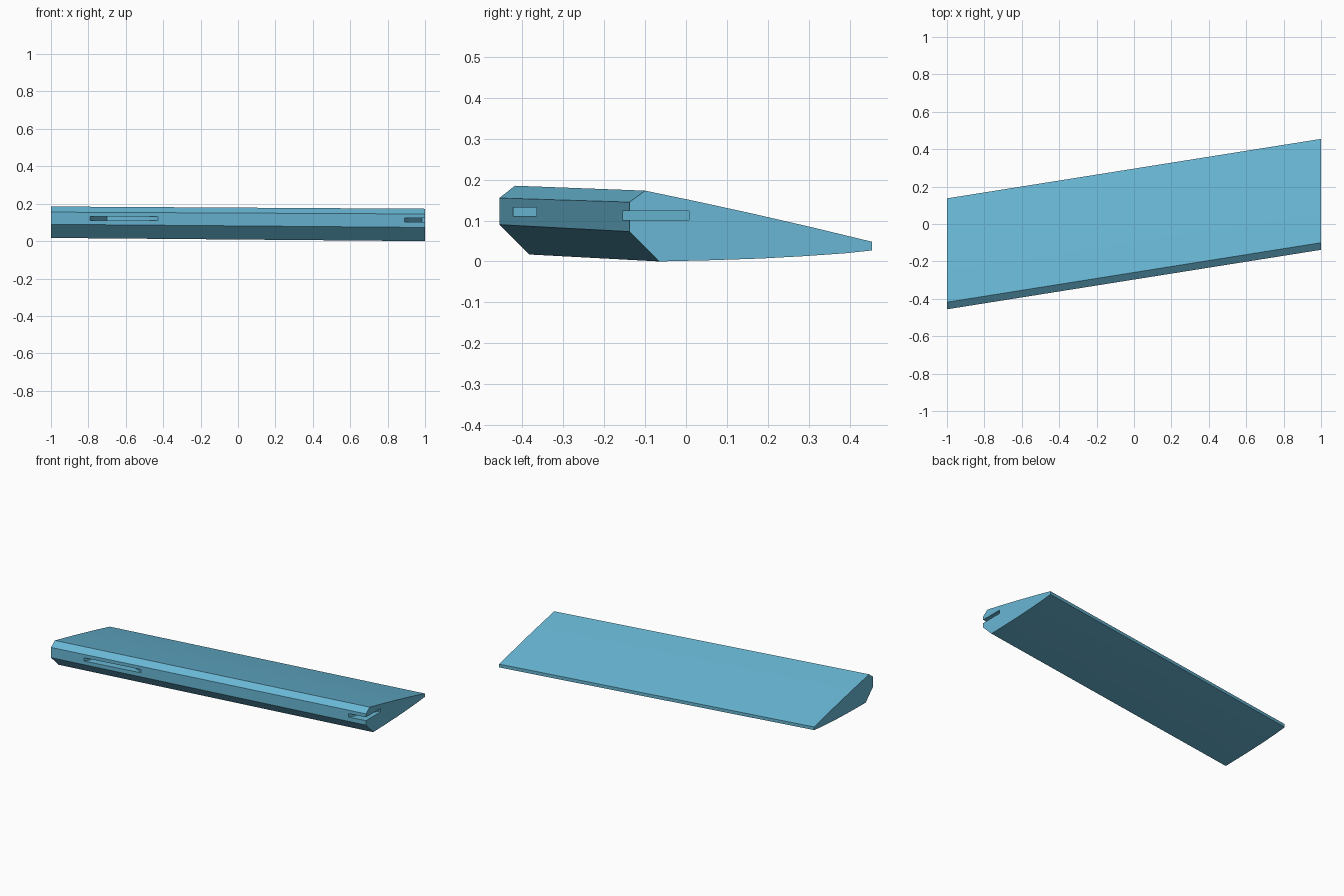
import bpy, bmesh, math

if "Cube" in bpy.data.objects:
    bpy.data.objects.remove(bpy.data.objects["Cube"])

blue = bpy.data.materials.new("light_blue")
blue.diffuse_color = (0.138, 0.468, 0.658, 1)
blue.use_nodes = True
blue.node_tree.nodes["Principled BSDF"].inputs["Base Color"].default_value = blue.diffuse_color


def prism(name, rings):
    """Closed solid between two matching rings of points."""
    bm = bmesh.new()
    a, b = [[bm.verts.new(p) for p in ring] for ring in rings]
    n = len(a)
    for i in range(n):
        j = (i + 1) % n
        bm.faces.new((a[i], a[j], b[j], b[i]))
    bm.faces.new(a)
    bm.faces.new(b)
    bmesh.ops.recalc_face_normals(bm, faces=bm.faces)
    mesh = bpy.data.meshes.new(name)
    bm.to_mesh(mesh)
    bm.free()
    mesh.materials.append(blue)
    obj = bpy.data.objects.new(name, mesh)
    bpy.context.collection.objects.link(obj)
    return obj


# Wing section at the right end: (y, z, rise of z at the left end)
profile = [
    (-0.138, 0.073, 0.017), (-0.138, 0.145, 0.010), (-0.10, 0.173, 0.012),
    (0.02, 0.148, 0.012), (0.16, 0.1175, 0.012), (0.31, 0.083, 0.013),
    (0.455, 0.048, 0.013),
    (0.455, 0.027, 0.014), (0.39, 0.020, 0.014), (0.29, 0.013, 0.014),
    (0.18, 0.007, 0.015), (0.06, 0.003, 0.016), (-0.065, 0.0, 0.017),
]
right = [(1, y, z) for y, z, r in profile]
left = [(-1, y - 0.318, z + r) for y, z, r in profile]
wing = prism("wing_panel", (left, right))

# Hinge slots cut into the nose: plan outlines and heights
slots = {
    "inner_slot_cutter": ([(-0.801, -0.442), (-0.70, -0.26), (-0.57, -0.29),
                           (-0.43, -0.364), (-0.40, -0.384)], 0.111, 0.132),
    "end_slot_cutter": ([(0.878, -0.176), (0.985, 0.007), (1.05, 0.007),
                         (1.05, -0.176)], 0.101, 0.123),
}
for name, (outline, low, high) in slots.items():
    cutter = prism(name, [[(x, y, z) for x, y in outline] for z in (low, high)])
    cutter.hide_render = True
    cutter.hide_set(True)
    cut = wing.modifiers.new(name, 'BOOLEAN')
    cut.operation = 'DIFFERENCE'
    cut.solver = 'EXACT'
    cut.object = cutter

# Apply the cuts and remove the cutters
bpy.context.view_layer.objects.active = wing
wing.select_set(True)
for name in slots:
    bpy.ops.object.modifier_apply(modifier=name)
    bpy.data.objects.remove(bpy.data.objects[name])

# Smooth skin with crisp nose and trailing edges
bpy.ops.object.shade_smooth_by_angle(angle=math.radians(20))
